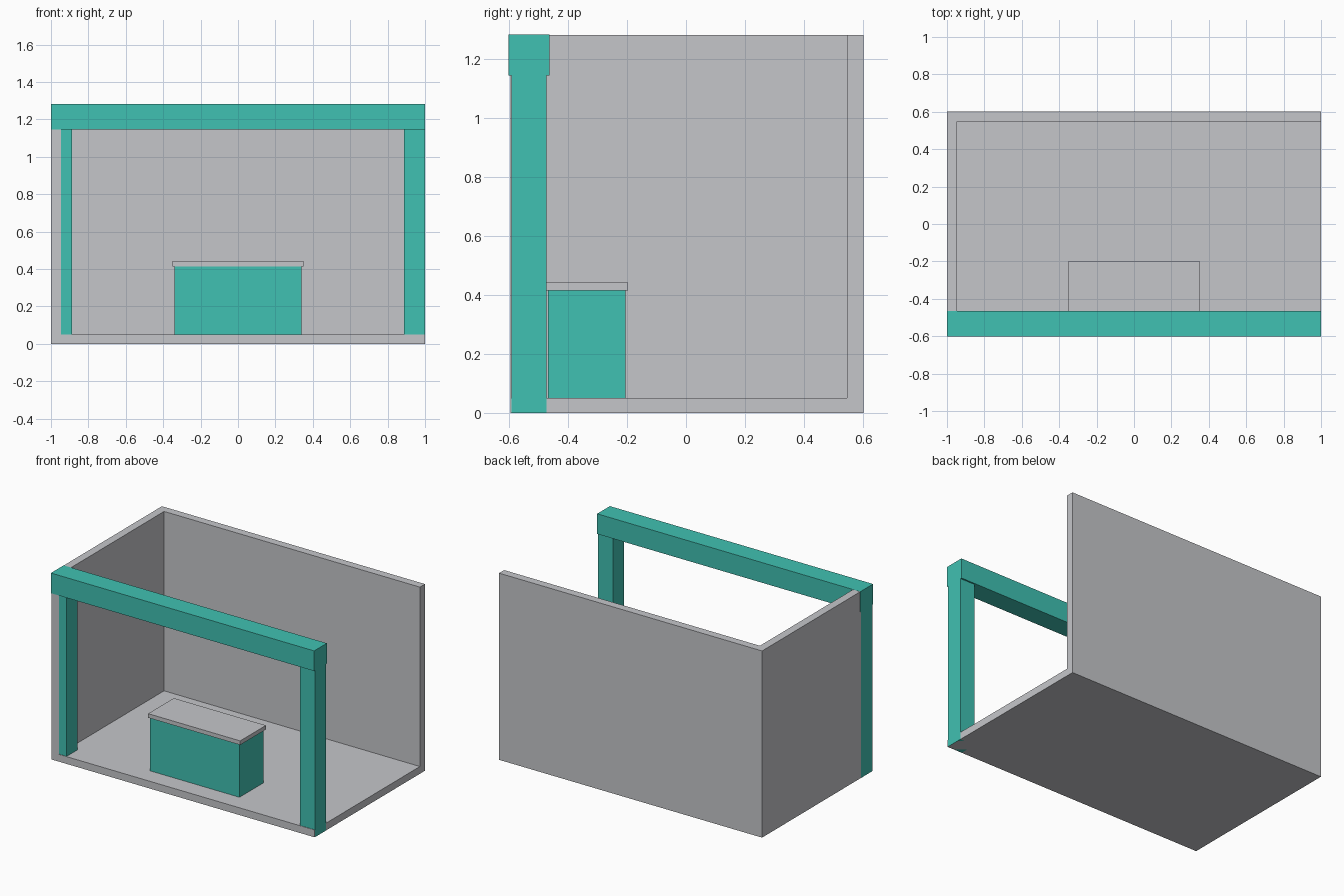
import bpy

cube = bpy.data.objects.get("Cube")
if cube:
    bpy.data.objects.remove(cube, do_unlink=True)


def material(name, color):
    mat = bpy.data.materials.new(name)
    mat.use_nodes = True
    mat.diffuse_color = color
    mat.node_tree.nodes["Principled BSDF"].inputs["Base Color"].default_value = color
    return mat


grey = material("light grey", (0.558, 0.565, 0.591, 1))
teal = material("teal", (0.051, 0.533, 0.445, 1))


def box(name, x, y, z, mat):
    """Box spanning the given (low, high) range on each axis."""
    spans = (x, y, z)
    bpy.ops.mesh.primitive_cube_add(size=1, location=[(a + b) / 2 for a, b in spans])
    obj = bpy.context.object
    obj.name = name
    obj.scale = [b - a for a, b in spans]
    bpy.ops.object.transform_apply(location=False, rotation=False, scale=True)
    obj.data.materials.append(mat)
    return obj


W, BACK, FRONT, TOP = 1.0, 0.602, -0.596, 1.283
FLOOR, WALL = 0.05, 0.055
SKIN = 0.0006  # keeps the frame just proud of flush walls

# Booth shell: floor, back wall, one side wall
box("floor", (-W, W), (FRONT, BACK), (0, FLOOR), grey)
box("back_wall", (-W, W), (BACK - WALL, BACK), (FLOOR, TOP), grey)
box("side_wall", (-W, -W + WALL), (FRONT, BACK - WALL), (FLOOR, TOP), grey)

# Front frame: two posts and a header beam
for name, side in (("left_post", 1), ("right_post", -1)):
    x = sorted((side * 0.888, side * (W + SKIN)))
    box(name, x, (-0.593, -0.474), (0, 1.145), teal)
box("header_beam", (-W - SKIN, W + SKIN), (-0.602, -0.464), (1.145, TOP + SKIN), teal)

# Counter
box("counter_base", (-0.34, 0.34), (-0.469, -0.206), (FLOOR, 0.415), teal)
box("counter_top", (-0.35, 0.35), (-0.476, -0.197), (0.415, 0.443), grey)
